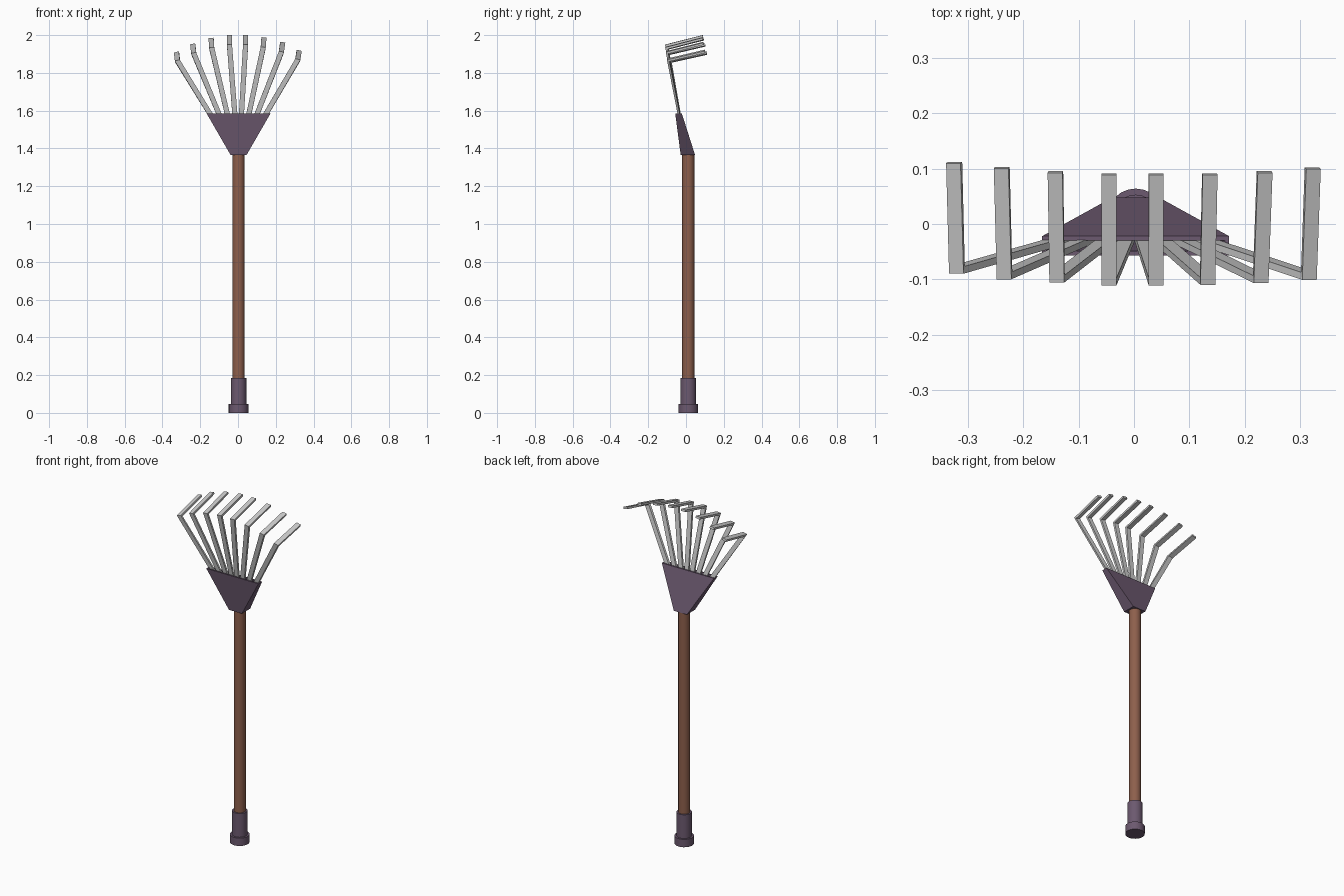
import bpy, bmesh, math
from mathutils import Vector

if "Cube" in bpy.data.objects:
    bpy.data.objects.remove(bpy.data.objects["Cube"])

CX, CY = 0.003, 0.012  # shaft axis


def material(name, rgb):
    m = bpy.data.materials.new(name)
    m.diffuse_color = (*rgb, 1)
    m.use_nodes = True
    m.node_tree.nodes["Principled BSDF"].inputs["Base Color"].default_value = m.diffuse_color
    return m


def make_object(name, bm, mat=None):
    bmesh.ops.recalc_face_normals(bm, faces=bm.faces)
    me = bpy.data.meshes.new(name)
    bm.to_mesh(me)
    bm.free()
    ob = bpy.data.objects.new(name, me)
    bpy.context.collection.objects.link(ob)
    if mat:
        me.materials.append(mat)
    return ob


def loft(bm, rings, cap_start=True, cap_end=True):
    """Skin a list of equal-length point rings."""
    vs = [[bm.verts.new(p) for p in r] for r in rings]
    n = len(vs[0])
    for a, b in zip(vs, vs[1:]):
        for i in range(n):
            j = (i + 1) % n
            bm.faces.new((a[i], a[j], b[j], b[i]))
    if cap_start:
        bm.faces.new(vs[0][::-1])
    if cap_end:
        bm.faces.new(vs[-1])


def turned(name, profile, mat, n=24):
    """Lathe a (radius, z) profile about the shaft axis."""
    bm = bmesh.new()
    loft(bm, [[(CX + r * math.cos(math.tau * i / n), CY + r * math.sin(math.tau * i / n), z)
               for i in range(n)] for r, z in profile])
    ob = make_object(name, bm, mat)
    bpy.ops.object.select_all(action='DESELECT')
    bpy.context.view_layer.objects.active = ob
    ob.select_set(True)
    bpy.ops.object.shade_smooth_by_angle(angle=math.radians(35))


wood = material("wood", (0.27, 0.115, 0.072))
plastic = material("plastic", (0.15, 0.10, 0.16))

# Shaft and stepped end grip
turned("shaft", [(0.032, 0.15), (0.032, 1.375)], wood)
turned("grip", [(0.052, 0), (0.052, 0.046), (0.041, 0.046), (0.041, 0.185)], plastic)


# Hollow flared socket: outer wall, rim, inner wall, floor
def rect(hw, y0, y1, z):
    return [(CX - hw, y0, z), (CX + hw, y0, z), (CX + hw, y1, z), (CX - hw, y1, z)]


bm = bmesh.new()
loft(bm, [rect(0.042, -0.028, 0.048, 1.365), rect(0.169, -0.057, -0.022, 1.585),
          rect(0.161, -0.049, -0.030, 1.585), rect(0.040, -0.021, 0.040, 1.376)])
make_object("socket", bm, plastic)

# Eight bent tines fanning out of the socket: bend and tip positions
bends = [(-0.320, -0.083, 1.862), (-0.234, -0.093, 1.902), (-0.139, -0.099, 1.930), (-0.045, -0.104, 1.945),
         (0.040, -0.104, 1.945), (0.133, -0.103, 1.932), (0.229, -0.100, 1.908), (0.316, -0.094, 1.868)]
tips = [(-0.325, 0.111, 1.905), (-0.239, 0.102, 1.948), (-0.142, 0.094, 1.979), (-0.045, 0.090, 1.994),
        (0.040, 0.090, 1.994), (0.137, 0.090, 1.982), (0.236, 0.094, 1.957), (0.323, 0.101, 1.914)]
HW, HT = 0.0135, 0.006  # half width, half thickness
for k, (b, t) in enumerate(zip(bends, tips)):
    b, t = Vector(b), Vector(t)
    root = Vector((CX + (b.x - CX) * 0.1, 0.0, 1.39))
    stem, prong = (b - root).normalized(), (t - b).normalized()
    tilt = -0.8 * (b.x - CX)
    w = Vector((math.cos(tilt), 0, math.sin(tilt)))
    n1, n2 = w.cross(stem).normalized(), w.cross(prong).normalized()
    if n1.y < 0:
        n1 = -n1
    if n2.z > 0:
        n2 = -n2
    miter = (n1 + n2) / (1 + n1.dot(n2))
    rings = []
    for p, n in ((root, n1), (b, miter), (t, n2)):
        rings.append([p + w * sx * HW + n * sn * HT for sx, sn in ((-1, -1), (1, -1), (1, 1), (-1, 1))])
    bm = bmesh.new()
    loft(bm, rings)
    make_object(f"tine_{k + 1}", bm)
